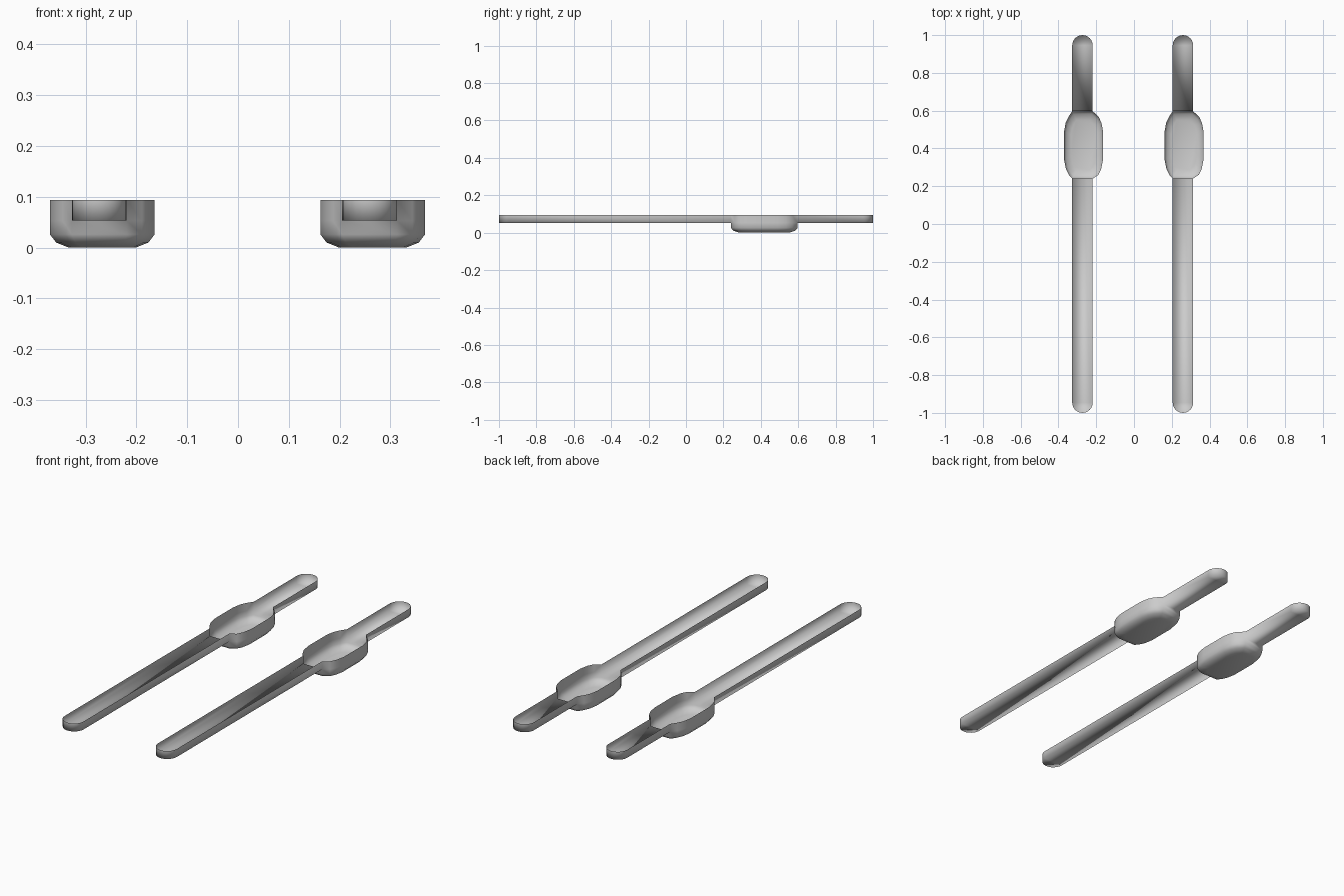
import bpy, bmesh, math

cube = bpy.data.objects.get("Cube")
if cube:
    bpy.data.objects.remove(cube)

grey = bpy.data.materials.new("plain grey")
grey.use_nodes = True
colour = (0.6, 0.6, 0.6, 1)
grey.diffuse_color = colour
grey.node_tree.nodes["Principled BSDF"].inputs["Base Color"].default_value = colour

RIM, FLOOR = 0.094, 0.053        # heights of the open rim and the groove floor
HALF = 0.054                     # half width of the groove
SHIFT = -0.006                   # groove sits slightly off the bowl centre
FRONT, BACK = 0.24, 0.597        # where the grooves meet the bowl
MID = 0.42                       # bowl centre along y


def ring(bm, outline, z, sx=1, sy=1):
    return [bm.verts.new((x * sx, MID + (y - MID) * sy, z)) for x, y in outline]


def strip(bm, upper, lower, closed=False):
    n = len(upper)
    for i in range(n if closed else n - 1):
        j = (i + 1) % n
        bm.faces.new((upper[i], lower[i], lower[j], upper[j]))


def groove(bm, joint, tip):
    """Open trough with a round end: upright wall and flat floor."""
    side = 1 if tip > joint else -1
    outline = [(SHIFT + side * HALF, joint)]
    for i in range(13):
        a = math.pi * i / 12
        outline.append((SHIFT + side * HALF * math.cos(a),
                        tip - side * HALF * (1 - math.sin(a))))
    outline.append((SHIFT - side * HALF, joint))
    low = ring(bm, outline, FLOOR)
    strip(bm, ring(bm, outline, RIM), low)
    bm.faces.new(list(reversed(low)))


def bowl(bm):
    """Wider basin with rounded underside, open towards both grooves."""
    bulge = [(0.078, 0.26), (0.093, 0.29), (0.103, 0.34),
             (0.103, 0.49), (0.095, 0.535), (0.08, 0.567)]
    right = [(SHIFT + HALF, FRONT)] + bulge + [(SHIFT + HALF, BACK)]
    left = [(SHIFT - HALF, BACK)] + [(-x, y) for x, y in reversed(bulge)]
    left.append((SHIFT - HALF, FRONT))
    for part in (right, left):
        strip(bm, ring(bm, part, RIM), ring(bm, part, FLOOR))
    outline = right + left
    previous = ring(bm, outline, FLOOR)
    for z, sx, sy in ((0.026, 1, 1), (0.01, 0.88, 0.92), (0, 0.64, 0.74)):
        current = ring(bm, outline, z, sx, sy)
        strip(bm, previous, current, closed=True)
        previous = current
    bm.faces.new(list(reversed(previous)))


# One welded shell, used twice
bm = bmesh.new()
groove(bm, FRONT, -1)
groove(bm, BACK, 1)
bowl(bm)
bmesh.ops.remove_doubles(bm, verts=bm.verts, dist=0.0005)
for face in bm.faces:
    face.smooth = True
mesh = bpy.data.meshes.new("trough")
bm.to_mesh(mesh)
bm.free()
mesh.materials.append(grey)

for name, x in (("right_trough", -0.267), ("left_trough", 0.265)):
    obj = bpy.data.objects.new(name, mesh)
    obj.location.x = x
    bpy.context.collection.objects.link(obj)
